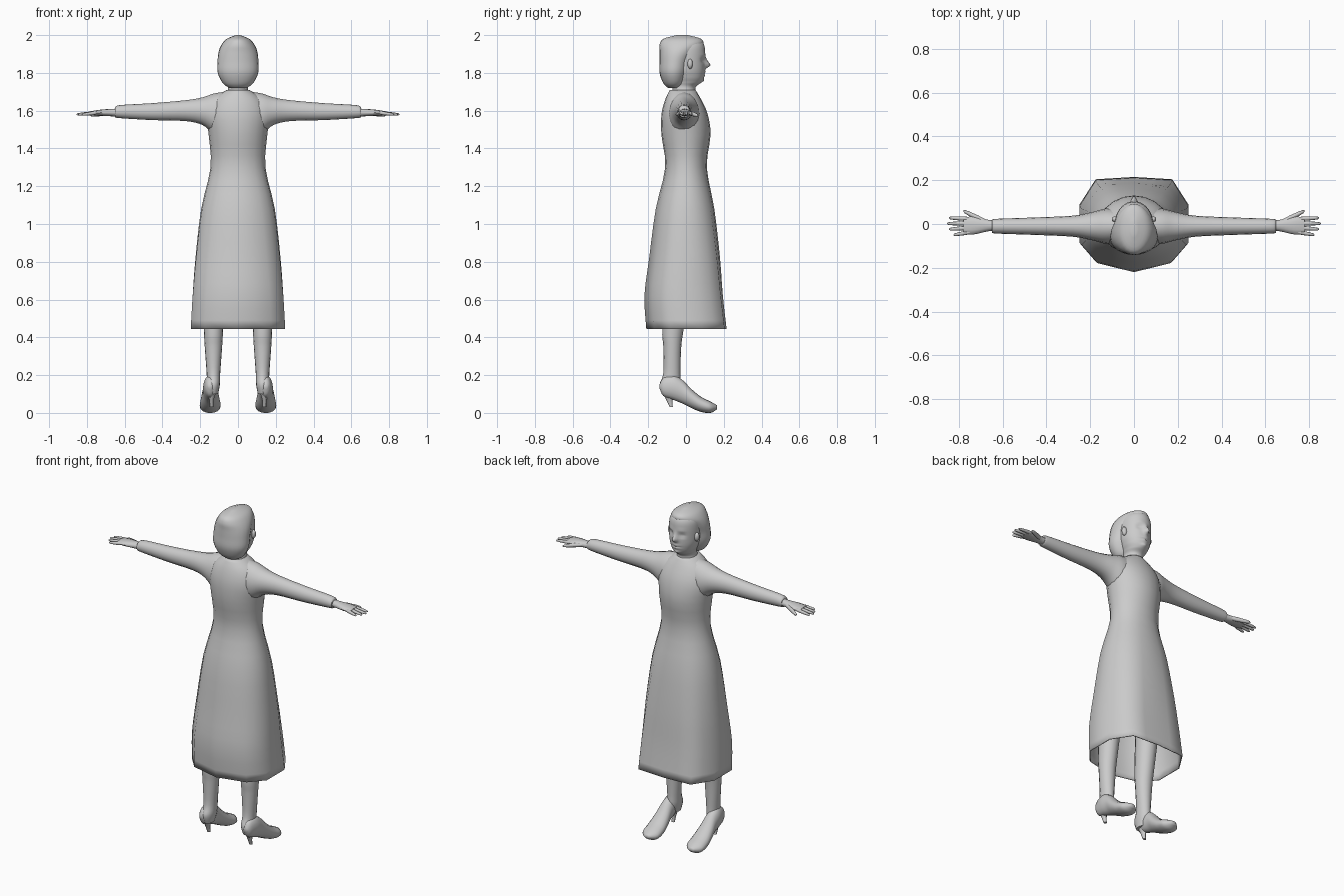
import bpy
import bmesh
from math import sin, cos, pi, exp, radians
from mathutils import Vector

cube = bpy.data.objects.get("Cube")
if cube:
    bpy.data.objects.remove(cube)

# One plain material
colour = (.6, .6, .6, 1)
grey = bpy.data.materials.new("plain_grey")
grey.use_nodes = True
grey.diffuse_color = colour
grey.node_tree.nodes["Principled BSDF"].inputs["Base Color"].default_value = colour


def circle(sides):
    angles = [2 * pi * i / sides for i in range(sides)]
    return [(sin(angle), cos(angle)) for angle in angles]


def spline(rows, steps):
    """Interpolate smoothly between neighbouring rows."""
    result = []
    for i in range(len(rows) - 1):
        start, end = Vector(rows[i]), Vector(rows[i + 1])
        before, after = Vector(rows[max(i - 1, 0)]), Vector(rows[min(i + 2, len(rows) - 1)])
        leave, arrive = (end - before) / 2, (after - start) / 2
        for step in range(steps):
            t = step / steps
            ease = t * t * (3 - 2 * t)
            result.append(start.lerp(end, ease) + leave * t * (1 - t) ** 2
                          - arrive * t * t * (1 - t))
    return result + [Vector(rows[-1])]


def finish(name, bm, mirror, angle):
    """Turn a bmesh into a smooth shaded object."""
    bmesh.ops.recalc_face_normals(bm, faces=bm.faces)
    mesh = bpy.data.meshes.new(name)
    bm.to_mesh(mesh)
    bm.free()
    mesh.materials.append(grey)
    part = bpy.data.objects.new(name, mesh)
    bpy.context.collection.objects.link(part)
    if mirror:
        part.modifiers.new("mirror", "MIRROR")
    bpy.ops.object.select_all(action="DESELECT")
    part.select_set(True)
    bpy.context.view_layer.objects.active = part
    bpy.ops.object.shade_smooth_by_angle(angle=radians(angle))
    return part


def skin(bm, rings, open_start=False):
    """Join rings of points into a tube with closed ends."""
    rings = [[bm.verts.new(point) for point in ring] for ring in rings]
    for low, high in zip(rings, rings[1:]):
        for i in range(len(low)):
            bm.faces.new((low[i - 1], low[i], high[i], high[i - 1]))
    bm.faces.new(rings[-1])
    if not open_start:
        bm.faces.new(rings[0])


def loft(name, axis, rows, middle=0, sides=16, steps=4, shape=None,
         open_start=False, mirror=False, sculpt=None, angle=60):
    """Each row is position, half width, then the low and high side."""
    rings = []
    for along, width, low, high in spline(rows, steps):
        ring = []
        for u, v in (shape(along) if shape else circle(sides)):
            point = [middle + u * width, (low + high + v * (high - low)) / 2]
            point.insert("xyz".index(axis), along)
            ring.append(sculpt(Vector(point)) if sculpt else point)
        rings.append(ring)
    bm = bmesh.new()
    skin(bm, rings, open_start)
    return finish(name, bm, mirror, angle)


# Dress: rounded bodice turning into a ten-cornered skirt
half = [(0, 1), (.7, .95), (1, .4), (1, -.4), (.7, -.8), (0, -1)]
corners = [Vector(c) for c in half + [(-x, y) for x, y in half[4:0:-1]]]
outline = []
for corner, following in zip(corners, corners[1:] + corners[:1]):
    outline += [corner, corner.lerp(following, .5)]


def dress_ring(height):
    roundness = max(0, min(1, (height - .6) / .8))
    return [flat.lerp(Vector(curved), roundness)
            for flat, curved in zip(outline, circle(len(outline)))]


dress = loft("dress", "z", [
    (.445, .25, -.21, .215), (.62, .24, -.22, .195), (.82, .225, -.195, .18),
    (1.08, .195, -.16, .15), (1.3, .145, -.11, .11), (1.47, .155, -.13, .13),
    (1.58, .165, -.13, .115), (1.66, .13, -.11, .08), (1.71, .06, -.085, .05),
], shape=dress_ring, open_start=True, steps=3)
cloth = dress.modifiers.new("cloth", "SOLIDIFY")
cloth.thickness = .006

# Sleeves with a loose cuff
loft("sleeves", "x", [
    (.07, .08, 1.46, 1.7), (.13, .08, 1.48, 1.69), (.19, .065, 1.525, 1.67),
    (.28, .048, 1.545, 1.655), (.45, .04, 1.55, 1.64), (.62, .034, 1.56, 1.63),
    (.65, .03, 1.565, 1.62),
], middle=-.01, mirror=True)

# Hands: palm, four fingers and a thumb
loft("palms", "x", [
    (.61, .024, 1.57, 1.61), (.66, .025, 1.57, 1.61), (.73, .04, 1.573, 1.605),
    (.78, .038, 1.577, 1.597),
], middle=-.007, sides=12, mirror=True)


def finger(name, start, end, radius):
    rings = []
    for along, scale in ((0, .9), (.3, 1), (.75, .8), (.94, .6), (1, .2)):
        centre = Vector(start).lerp(Vector(end), along)
        rings.append([centre + Vector((0, u, v)) * radius * scale for u, v in circle(8)])
    bm = bmesh.new()
    skin(bm, rings)
    finish(name, bm, True, 60)


for i, name in enumerate(("little", "ring", "middle", "index")):
    reach = .825 + .03 * sin(i * pi / 4)
    finger(name + "_fingers", (.75, i * .02 - .037, 1.588),
           (reach, i * .026 - .05, 1.58), .01)
finger("thumbs", (.68, .01, 1.59), (.78, .06, 1.575), .013)

# Legs
loft("legs", "z", [
    (.1, .025, -.125, -.05), (.15, .034, -.14, -.03), (.21, .036, -.12, -.03),
    (.35, .046, -.12, -.025), (.46, .052, -.125, -.01), (.85, .07, -.1, .05),
], middle=.13, mirror=True)

# Shoes: arched foot and slim heel
loft("shoes", "y", [
    (-.14, .01, .13, .15), (-.12, .026, .09, .185), (-.07, .037, .07, .2),
    (-.02, .04, .05, .175), (.03, .049, .025, .125), (.08, .055, .005, .085),
    (.13, .051, 0, .06), (.165, .015, .02, .04),
], middle=.147, mirror=True)
loft("shoe_heels", "z", [
    (.03, .01, -.086, -.07), (.07, .012, -.105, -.07), (.125, .03, -.13, -.06),
], middle=.14, sides=8, mirror=True)


def bump(point, side, height, wide, tall, push):
    across = (abs(point.x) - side) / wide
    up = (point.z - height) / tall
    point.y += push * exp(-across ** 2 - up ** 2)


def face(point):
    if point.y > .02:
        bump(point, 0, 1.84, .013, .014, .026)      # nose tip
        bump(point, 0, 1.86, .011, .02, .012)       # nose bridge
        bump(point, .036, 1.868, .016, .011, -.013)  # eye sockets
        bump(point, .036, 1.868, .009, .005, .007)  # eyes
        bump(point, .034, 1.893, .022, .007, .005)  # brows
        bump(point, 0, 1.795, .02, .015, .008)      # lips
        bump(point, 0, 1.795, .024, .004, -.01)     # mouth line
        bump(point, 0, 1.76, .018, .01, .009)       # chin
    return point


# Head with neck
loft("head", "z", [
    (1.66, .07, -.085, .06), (1.72, .052, -.07, .05), (1.75, .06, -.07, .08),
    (1.78, .073, -.075, .094), (1.83, .085, -.09, .1), (1.93, .085, -.1, .1),
    (1.97, .06, -.08, .08), (1.985, .03, -.04, .04),
], sides=64, steps=9, sculpt=face, angle=80)

# Hair: swept back over the nape
loft("hair", "z", [
    (1.72, .045, -.095, -.035), (1.745, .08, -.12, -.01), (1.8, .107, -.14, .01),
    (1.86, .108, -.14, .025), (1.91, .103, -.14, .055), (1.95, .087, -.14, .09),
    (1.98, .06, -.12, .08), (2, .012, -.05, .01),
], sides=24, angle=80)

# Ears
loft("ears", "x", [
    (.075, .013, 1.825, 1.87), (.09, .014, 1.82, 1.875), (.1, .008, 1.835, 1.865),
], middle=.022, sides=10, steps=2, mirror=True)
